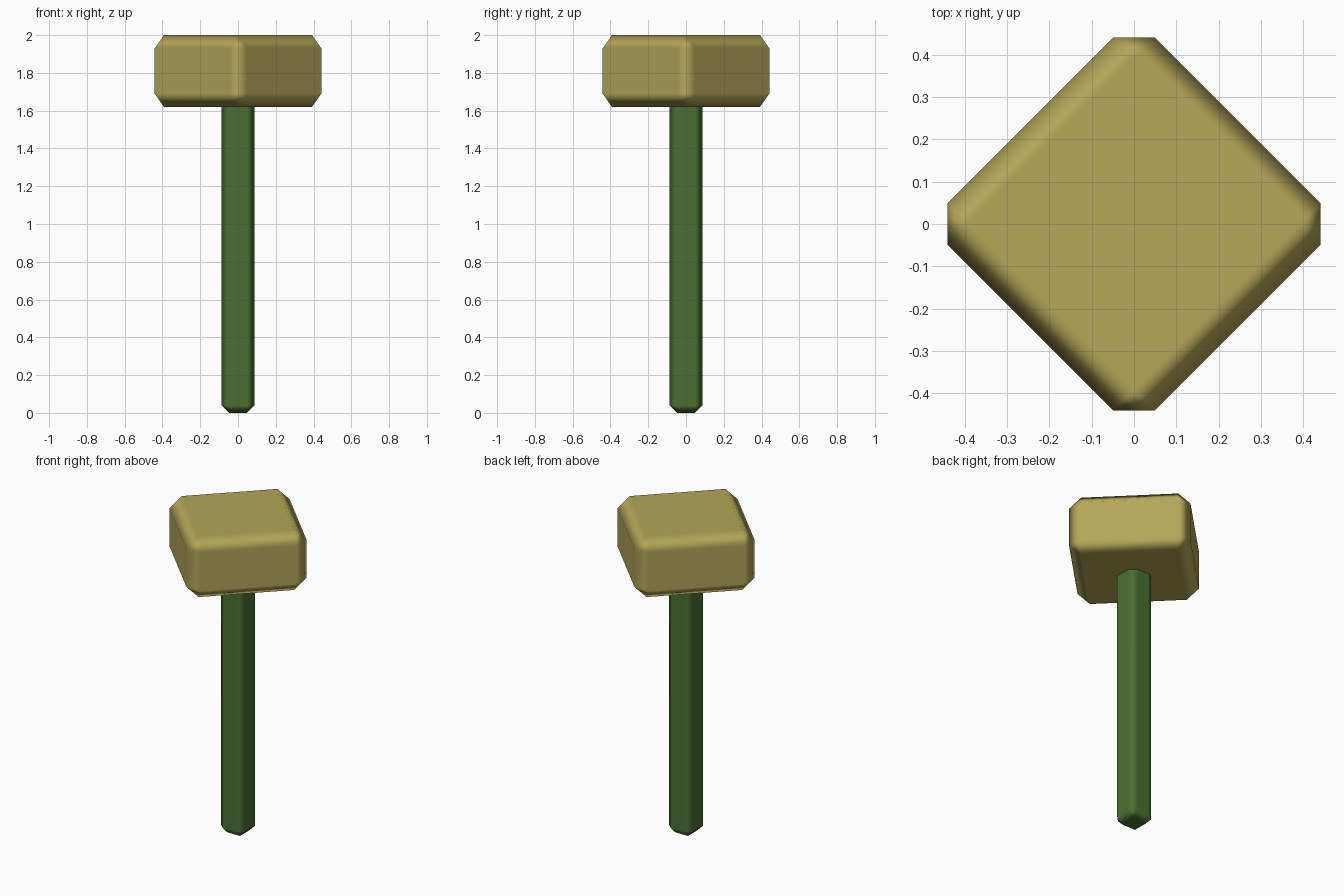
import bpy
from math import radians

if "Cube" in bpy.data.objects:
    bpy.data.objects.remove(bpy.data.objects["Cube"])


def bevelled_block(name, half, z0, z1, bevel, turn, colour):
    """Box from z0 to z1 with chamfered, softly shaded edges."""
    bpy.ops.mesh.primitive_cube_add(size=1, location=(0, 0, (z0 + z1) / 2),
                                    rotation=(0, 0, radians(turn)))
    ob = bpy.context.object
    ob.name = name
    ob.dimensions = (2 * half, 2 * half, z1 - z0)
    bpy.ops.object.transform_apply(location=False, rotation=False, scale=True)
    bpy.ops.object.shade_smooth()
    mod = ob.modifiers.new("edge_bevel", 'BEVEL')
    mod.width = bevel
    mod.segments = 1
    mod.limit_method = 'NONE'
    mod.harden_normals = True
    mat = bpy.data.materials.new(name + "_paint")
    mat.diffuse_color = (*colour, 1)
    mat.use_nodes = True
    mat.node_tree.nodes["Principled BSDF"].inputs["Base Color"].default_value = mat.diffuse_color
    ob.data.materials.append(mat)
    return ob


# Handle, running up into the head
bevelled_block("handle", 0.087, 0.0, 1.75, 0.041, 0, (0.07, 0.163, 0.033))

# Mallet head, turned a quarter diagonal to the handle
bevelled_block("mallet_head", 0.347, 1.62, 2.0, 0.07, 45, (0.46, 0.38, 0.10))
